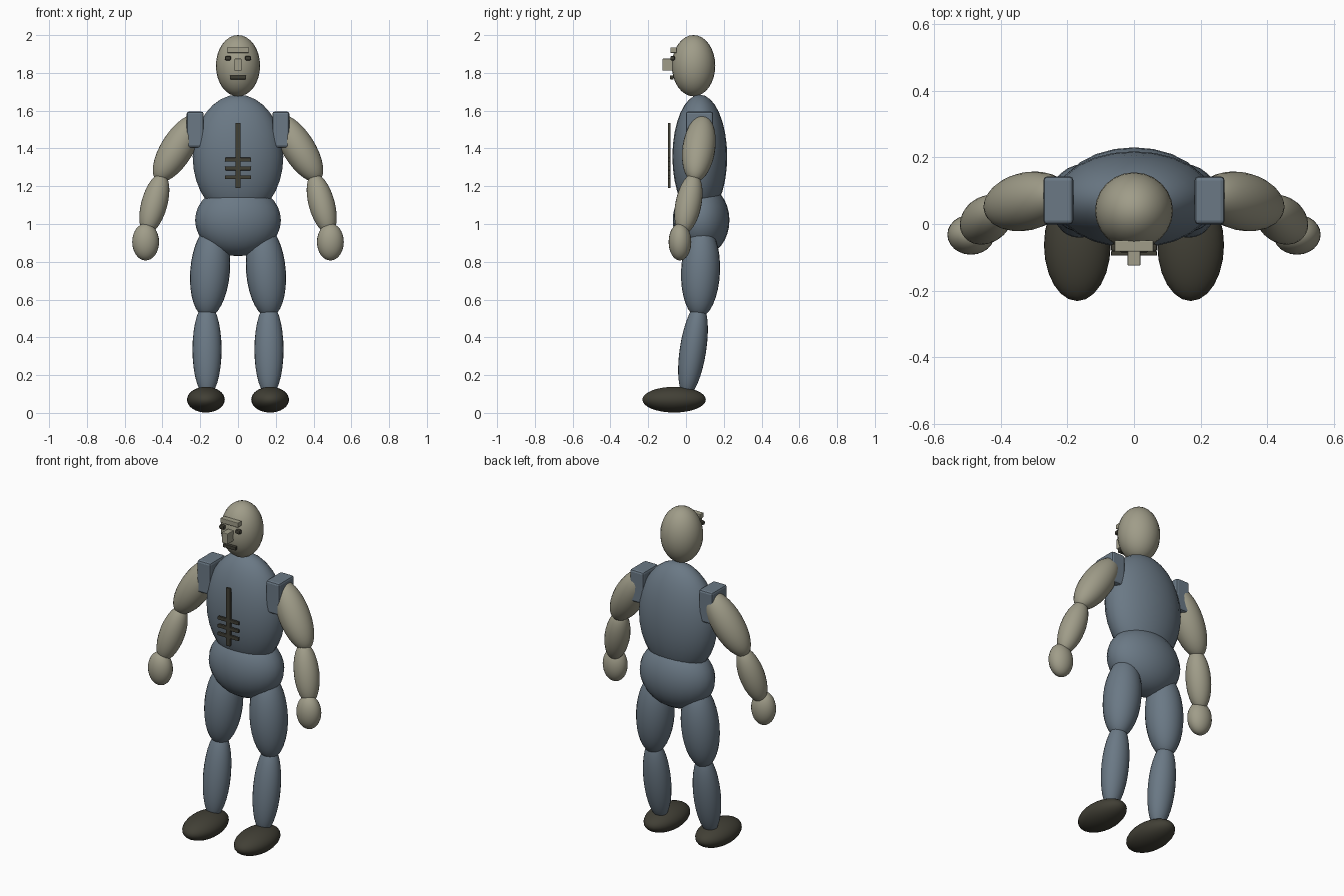
import bpy
from mathutils import Vector

default = bpy.data.objects.get("Cube")
if default:
    bpy.data.objects.remove(default, do_unlink=True)


def make_material(name, colour):
    mat = bpy.data.materials.new(name)
    mat.use_nodes = True
    mat.diffuse_color = (*colour, 1)
    mat.node_tree.nodes["Principled BSDF"].inputs["Base Color"].default_value = (*colour, 1)
    return mat


skin = make_material("stone skin", (0.35, 0.335, 0.25))
cloth = make_material("slate blue cloth", (0.145, 0.19, 0.235))
dark = make_material("dark olive", (0.053, 0.050, 0.036))


def ellipsoid(name, centre, radii, mat, axis=(0, 0, 1)):
    """Smooth ellipsoid whose local z runs along axis."""
    bpy.ops.mesh.primitive_uv_sphere_add(segments=24, ring_count=16, location=centre)
    ob = bpy.context.object
    ob.name = name
    ob.scale = radii
    ob.rotation_euler = Vector((0, 0, 1)).rotation_difference(Vector(axis)).to_euler()
    ob.data.materials.append(mat)
    bpy.ops.object.shade_smooth()
    return ob


def block(name, centre, size, mat, bevel=0.003):
    """Box with softened edges."""
    bpy.ops.mesh.primitive_cube_add(size=1, location=centre)
    ob = bpy.context.object
    ob.name = name
    ob.scale = size
    bpy.ops.object.transform_apply(location=False, rotation=False, scale=True)
    ob.data.materials.append(mat)
    mod = ob.modifiers.new("soft edges", "BEVEL")
    mod.width = bevel
    mod.segments = 2
    return ob


# Head and trunk
ellipsoid("head", (0, 0.04, 1.838), (0.117, 0.115, 0.162), skin)
ellipsoid("torso", (0, 0.073, 1.357), (0.24, 0.145, 0.328), cloth)
ellipsoid("pelvis", (0, 0.08, 1.02), (0.227, 0.15, 0.19), cloth)

# Face
block("brow", (0, -0.066, 1.92), (0.116, 0.034, 0.028), skin)
block("nose", (0, -0.097, 1.844), (0.038, 0.056, 0.062), skin)
block("mouth", (0, -0.075, 1.776), (0.084, 0.02, 0.02), dark)

# Chest strip with three cross bars
block("chest_strip", (0, -0.088, 1.363), (0.028, 0.014, 0.346), dark)
for i in range(3):
    block(f"chest_bar_{i + 1}", (0, -0.088, 1.341 - i * 0.047), (0.138, 0.014, 0.02), dark)

# Paired parts
for side, s in (("left", 1), ("right", -1)):
    block(f"{side}_eye", (s * 0.053, -0.071, 1.878), (0.032, 0.024, 0.024), dark, 0.007)
    block(f"{side}_shoulder_pad", (s * 0.227, 0.071, 1.5), (0.09, 0.144, 0.19), cloth, 0.012)
    ellipsoid(f"{side}_upper_arm", (s * 0.322, 0.068, 1.4), (0.087, 0.087, 0.203), skin,
              (s * 0.525, -0.12, -0.85))
    ellipsoid(f"{side}_forearm", (s * 0.443, 0.013, 1.107), (0.069, 0.069, 0.168), skin,
              (s * 0.26, -0.19, -0.95))
    ellipsoid(f"{side}_hand", (s * 0.489, -0.032, 0.905), (0.071, 0.06, 0.098), skin)
    ellipsoid(f"{side}_thigh", (s * 0.148, 0.077, 0.75), (0.105, 0.103, 0.246), cloth,
              (s * -0.08, 0.04, 1))
    ellipsoid(f"{side}_shin", (s * 0.164, 0.037, 0.335), (0.077, 0.07, 0.25), cloth,
              (0, 0.15, 1))
    ellipsoid(f"{side}_shoe", (s * 0.17, -0.063, 0.07), (0.1, 0.168, 0.068), dark)
